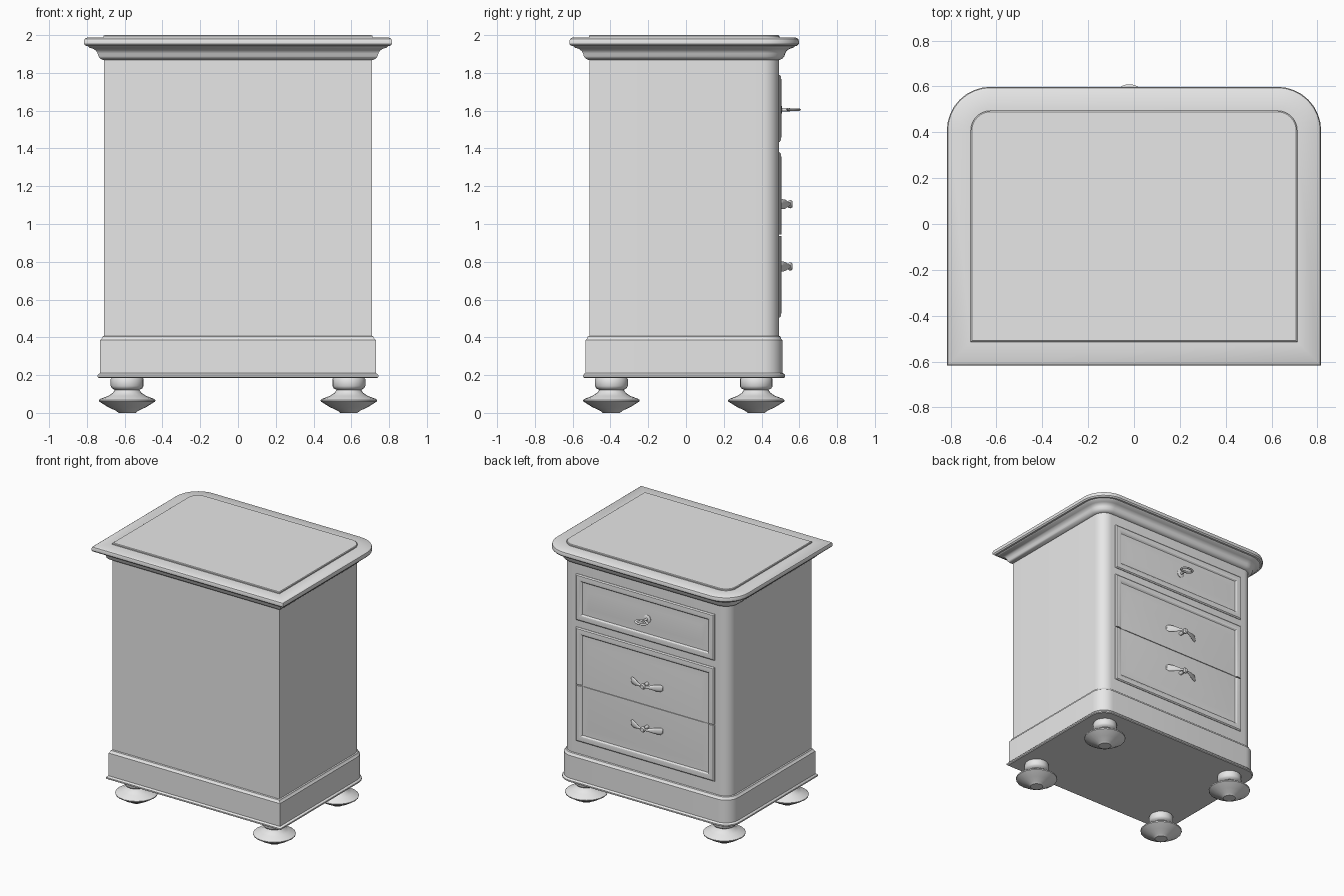
import bpy, bmesh, math
from mathutils import Vector

cube = bpy.data.objects.get("Cube")
if cube:
    bpy.data.objects.remove(cube, do_unlink=True)

grey = bpy.data.materials.new("plain_grey")
grey.use_nodes = True
GREY = (0.8, 0.8, 0.8, 1)
grey.diffuse_color = GREY
for node in grey.node_tree.nodes:
    if node.type == 'BSDF_PRINCIPLED':
        node.inputs["Base Color"].default_value = GREY


def finish(name, bm, angle=35):
    bmesh.ops.recalc_face_normals(bm, faces=bm.faces)
    mesh = bpy.data.meshes.new(name)
    bm.to_mesh(mesh)
    bm.free()
    mesh.materials.append(grey)
    obj = bpy.data.objects.new(name, mesh)
    bpy.context.collection.objects.link(obj)
    bpy.ops.object.select_all(action='DESELECT')
    obj.select_set(True)
    bpy.context.view_layer.objects.active = obj
    bpy.ops.object.shade_smooth_by_angle(angle=math.radians(angle))
    return obj


def skin(loops):
    """Bridge successive closed loops of points and cap both ends."""
    bm = bmesh.new()
    rows = [[bm.verts.new(p) for p in loop] for loop in loops]
    n = len(rows[0])
    for a, b in zip(rows, rows[1:]):
        for i in range(n):
            j = (i + 1) % n
            bm.faces.new((a[i], a[j], b[j], b[i]))
    bm.faces.new(rows[0])
    bm.faces.new(rows[-1])
    return bm


HALF_W, BACK, FRONT, RADIUS = 0.71, -0.512, 0.492, 0.085


def footprint(d, z, steps=8):
    """Plan outline grown by d: square wall corners, rounded drawer corners."""
    pts = [(-HALF_W - d, BACK - d, z), (HALF_W + d, BACK - d, z)]
    r = RADIUS + d
    for side in (1, -1):
        for k in range(steps + 1):
            t = k / steps * math.pi / 2
            if side < 0:
                t = math.pi / 2 - t
            pts.append((side * (HALF_W - RADIUS + r * math.cos(t)),
                        FRONT - RADIUS + r * math.sin(t), z))
    return pts


def moulding(name, profile):
    return finish(name, skin([footprint(d, z) for d, z in profile]))


# Carcass and mouldings
moulding("plinth", [(0.026, 0.185), (0.033, 0.19), (0.033, 0.2), (0.026, 0.208),
                    (0.02, 0.21), (0.02, 0.385), (0.012, 0.392), (0.008, 0.404),
                    (0, 0.408)])
moulding("cabinet_body", [(0, 0.4), (0, 1.88)])
moulding("cornice_top", [(0.003, 1.868), (0.018, 1.875), (0.029, 1.888), (0.033, 1.903),
                         (0.04, 1.916), (0.055, 1.927), (0.078, 1.934), (0.085, 1.942),
                         (0.097, 1.944), (0.105, 1.953), (0.106, 1.967), (0.102, 1.98),
                         (0.092, 1.986), (0.003, 1.988)])
moulding("top_panel", [(0.002, 1.98), (0.002, 1.996), (-0.003, 2.0)])

# Turned feet
FOOT = [(0.045, 0), (0.06, 0.012), (0.1, 0.03), (0.148, 0.06), (0.15, 0.068),
        (0.14, 0.075), (0.1, 0.09), (0.075, 0.107), (0.065, 0.122), (0.08, 0.13),
        (0.087, 0.142), (0.087, 0.178), (0.08, 0.19)]


def circle(center, r, n=20):
    cx, cy, z = center
    return [(cx + r * math.cos(math.tau * i / n), cy + r * math.sin(math.tau * i / n), z)
            for i in range(n)]


for end, y in (("front", -0.395), ("rear", 0.372)):
    for side, x in (("left", 0.587), ("right", -0.587)):
        finish(f"{end}_{side}_foot", skin([circle((x, y, z), r) for r, z in FOOT]))

# Framed drawer fronts: (inset, depth) steps from the outer edge to the field
FRAME = [(0, 0.48), (0, 0.496), (0.008, 0.503), (0.03, 0.505), (0.044, 0.502),
         (0.054, 0.494), (0.064, 0.494), (0.11, 0.498)]


def drawer_front(name, z0, z1, cut=None, keep_above=True):
    loops = []
    for i, y in FRAME:
        w = 0.59 - i
        loops.append([(-w, y, z0 + i), (w, y, z0 + i), (w, y, z1 - i), (-w, y, z1 - i)])
    bm = skin(loops)
    if cut is not None:
        res = bmesh.ops.bisect_plane(
            bm, geom=bm.verts[:] + bm.edges[:] + bm.faces[:], plane_co=(0, 0, cut),
            plane_no=(0, 0, 1), clear_inner=keep_above, clear_outer=not keep_above)
        rim = [e for e in res["geom_cut"] if isinstance(e, bmesh.types.BMEdge)]
        bmesh.ops.edgenet_fill(bm, edges=rim)
    finish(name, bm, 20)


drawer_front("top_drawer_front", 1.435, 1.79)
drawer_front("middle_drawer_front", 0.505, 1.38, 0.944, True)
drawer_front("bottom_drawer_front", 0.505, 1.38, 0.936, False)

# Bow pulls: a strip arching out from the face, broad lobes and narrow waist
HANDLE_X = -0.02
PULL = [(0.135, 0.5, 0.016), (0.12, 0.508, 0.027), (0.085, 0.525, 0.024),
        (0.05, 0.54, 0.014), (0.02, 0.55, 0.008)]


def pull(name, z):
    path = PULL + [(-x, y, h) for x, y, h in reversed(PULL)]
    loops = []
    for x, y, h in path:
        loops.append([(HANDLE_X + x, y + 0.007 * math.sin(math.tau * i / 10),
                       z + h * math.cos(math.tau * i / 10)) for i in range(10)])
    finish(name, skin(loops), 50)


def lathe_y(name, z, profile):
    """Turned part whose axis points out of the drawer face."""
    loops = [[(HANDLE_X + p[0], y, z + p[1]) for p in circle((0, 0, 0), r, 16)]
             for r, y in profile]
    finish(name, skin(loops))


for label, z in (("middle", 1.105), ("bottom", 0.775)):
    pull(label + "_drawer_pull", z)
    lathe_y(label + "_pull_knob", z, [(0.014, 0.49), (0.012, 0.535), (0.02, 0.545),
                                      (0.022, 0.555), (0.015, 0.565)])

# Key in the top drawer: escutcheon, shank and flat oval bow
KEY_Z = 1.605
lathe_y("key_escutcheon", KEY_Z, [(0.03, 0.49), (0.03, 0.502), (0.02, 0.507)])
lathe_y("key_shank", KEY_Z, [(0.009, 0.49), (0.009, 0.55)])
bow = bmesh.new()
N, M = 24, 8
rows = []
for i in range(N):
    t = math.tau * i / N
    row = []
    for j in range(M):
        s = math.tau * j / M
        grow = 0.009 * math.cos(s)
        row.append(bow.verts.new((HANDLE_X + (0.046 + grow) * math.cos(t),
                                  0.57 + (0.03 + grow) * math.sin(t),
                                  KEY_Z + 0.006 * math.sin(s))))
    rows.append(row)
for i in range(N):
    a, b = rows[i], rows[(i + 1) % N]
    for j in range(M):
        k = (j + 1) % M
        bow.faces.new((a[j], a[k], b[k], b[j]))
finish("key_bow", bow, 60)
